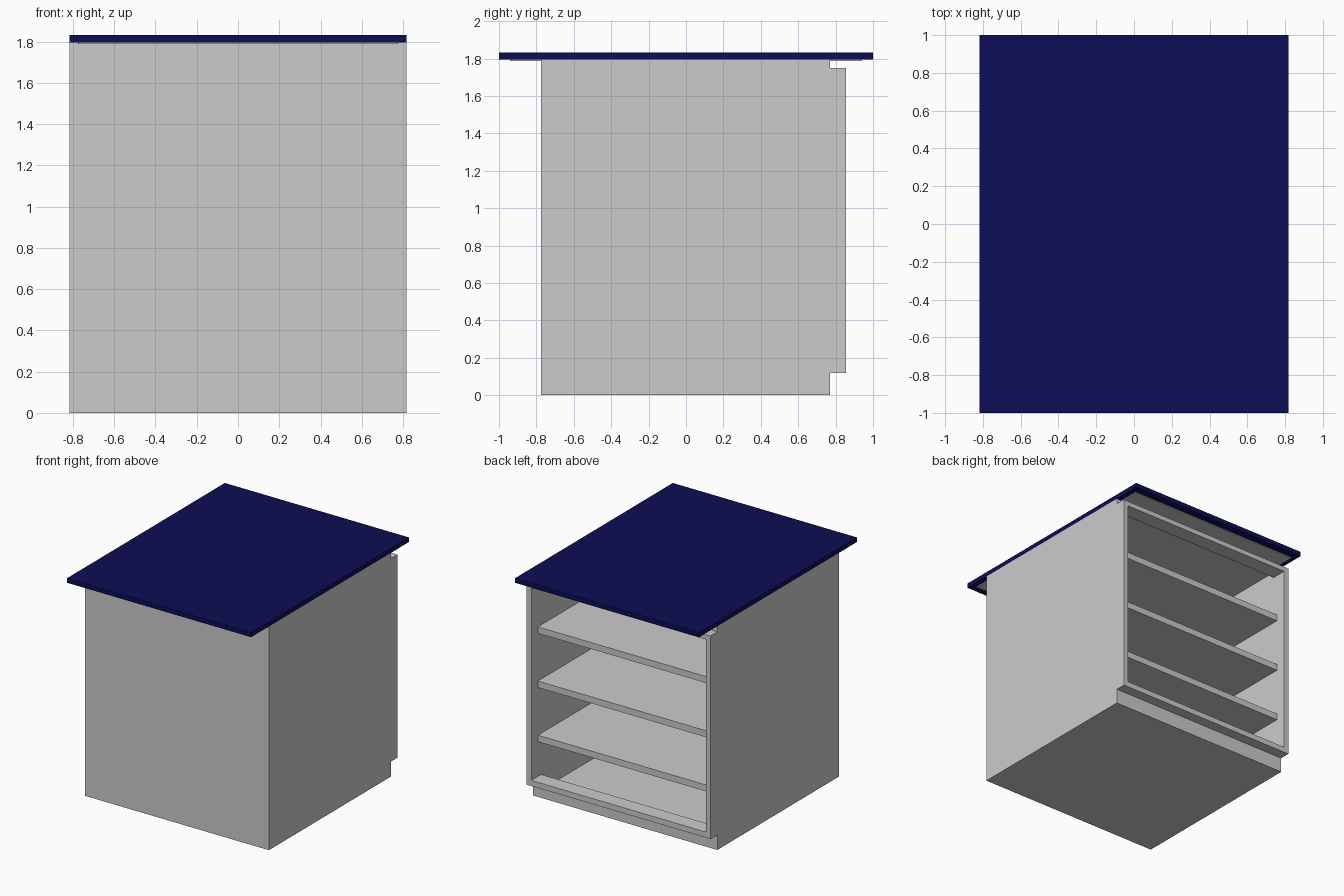
import bpy

if "Cube" in bpy.data.objects:
    bpy.data.objects.remove(bpy.data.objects["Cube"])

HALF_W = 0.817      # half width of the cabinet
IN_W = 0.775        # half width of the interior
FRONT, BACK, LIP = -0.775, 0.77, 0.855   # closed side, open side, face frame
TOP = 1.795         # underside of the worktop


def box(name, x, y, z):
    """Axis-aligned box from (min, max) ranges."""
    bpy.ops.mesh.primitive_cube_add(size=1)
    ob = bpy.context.object
    ob.name = name
    ob.location = [(a + b) / 2 for a, b in (x, y, z)]
    ob.scale = [b - a for a, b in (x, y, z)]
    bpy.ops.object.transform_apply(location=True, rotation=False, scale=True)
    return ob


# Carcass panels
inner = (-IN_W, IN_W)
box("front_panel", inner, (FRONT, FRONT + 0.04), (0, TOP))
box("bottom_panel", inner, (FRONT + 0.04, BACK), (0, 0.04))
box("top_panel", inner, (FRONT + 0.04, BACK), (1.755, TOP))
box("kick_board", inner, (BACK - 0.04, BACK), (0.04, 0.165))
box("top_beam", inner, (BACK - 0.04, BACK), (1.71, 1.755))

# Side panels and face frame stiles
for side, s in (("left", -1), ("right", 1)):
    x = sorted((s * IN_W, s * HALF_W))
    box(side + "_side_panel", x, (FRONT, BACK), (0, TOP))
    box(side + "_frame_stile", x, (BACK, LIP), (0.12, 1.75))

# Face frame rails
box("lower_frame_rail", inner, (BACK, LIP), (0.12, 0.165))
box("upper_frame_rail", inner, (BACK, LIP), (1.71, 1.75))

# Shelves
for i in range(3):
    z = 0.495 + 0.435 * i
    box(f"shelf_{i + 1}", inner, (FRONT + 0.04, BACK), (z - 0.052, z))

# Worktop with a thin grey backing underneath
box("worktop_backing", inner, (-0.94, 0.94), (1.788, TOP))
worktop = box("worktop", (-HALF_W, HALF_W), (-1, 1), (TOP, 1.832))
blue = bpy.data.materials.new("navy_blue")
blue.diffuse_color = (0.004, 0.004, 0.09, 1)
blue.use_nodes = True
blue.node_tree.nodes["Principled BSDF"].inputs["Base Color"].default_value = blue.diffuse_color
worktop.data.materials.append(blue)
